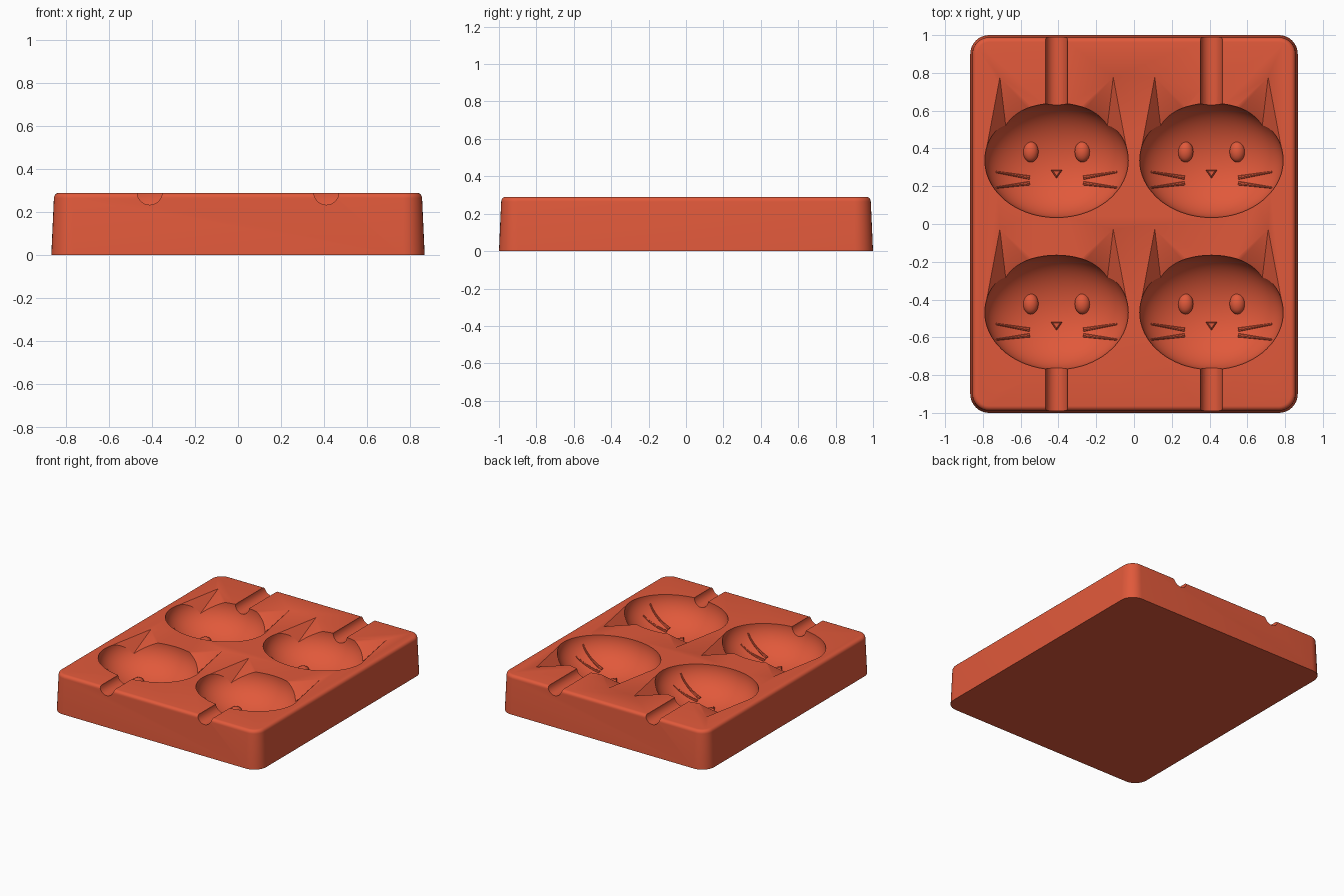
import bpy, bmesh, math
from mathutils import Vector, Matrix

if "Cube" in bpy.data.objects:
    bpy.data.objects.remove(bpy.data.objects["Cube"])

TOP = 0.29                      # height of the tray
BOWL = Vector((0.38, 0.303, 0.23))
RED = (0.75, 0.10, 0.043, 1)

mat = bpy.data.materials.new("terracotta_red")
mat.use_nodes = True
mat.diffuse_color = RED
mat.node_tree.nodes["Principled BSDF"].inputs["Base Color"].default_value = RED


def make_object(name, bm):
    bmesh.ops.recalc_face_normals(bm, faces=bm.faces)
    mesh = bpy.data.meshes.new(name)
    bm.to_mesh(mesh)
    bm.free()
    mesh.materials.append(mat)
    ob = bpy.data.objects.new(name, mesh)
    bpy.context.collection.objects.link(ob)
    return ob


def activate(ob):
    bpy.ops.object.select_all(action='DESELECT')
    ob.select_set(True)
    bpy.context.view_layer.objects.active = ob


def smooth(ob):
    activate(ob)
    bpy.ops.object.shade_smooth_by_angle(angle=math.radians(32))


def carve(target, cutter):
    activate(target)
    mod = target.modifiers.new("carve", 'BOOLEAN')
    mod.operation, mod.solver, mod.object = 'DIFFERENCE', 'EXACT', cutter
    bpy.ops.object.modifier_apply(modifier=mod.name)
    bpy.data.objects.remove(cutter)


def ellipsoid(name, center, radii, segments, rings):
    bm = bmesh.new()
    bmesh.ops.create_uvsphere(bm, u_segments=segments, v_segments=rings, radius=1)
    bmesh.ops.transform(bm, matrix=Matrix.Translation(center) @ Matrix.Diagonal((*radii, 1)),
                        verts=bm.verts)
    return make_object(name, bm)


def hull(name, points):
    bm = bmesh.new()
    for p in points:
        bm.verts.new(p)
    bmesh.ops.convex_hull(bm, input=bm.verts)
    return make_object(name, bm)


def floor_z(x, y):
    """Height of the bowl surface at an offset from the bowl centre."""
    return TOP - BOWL.z * math.sqrt(max(0, 1 - (x / BOWL.x) ** 2 - (y / BOWL.y) ** 2))


# Tray: rounded rectangle with drafted walls and a rounded top edge
def tray_ring(bm, inset, z, radius=0.1, steps=8):
    verts = []
    for k, (sx, sy) in enumerate([(1, 1), (-1, 1), (-1, -1), (1, -1)]):
        for i in range(steps + 1):
            a = math.pi / 2 * (k + i / steps)
            verts.append(bm.verts.new((sx * (0.867 - radius) + (radius - inset) * math.cos(a),
                                       sy * (1 - radius) + (radius - inset) * math.sin(a), z)))
    return verts


bm = bmesh.new()
edge = 0.025
rings = [tray_ring(bm, 0, 0)]
for i in range(6):
    a = math.pi / 2 * i / 5
    rings.append(tray_ring(bm, 0.012 + edge * (1 - math.cos(a)), TOP - edge * (1 - math.sin(a))))
for low, high in zip(rings, rings[1:]):
    for i in range(len(low)):
        j = (i + 1) % len(low)
        bm.faces.new((low[i], low[j], high[j], high[i]))
bm.faces.new(rings[0])
bm.faces.new(rings[-1])
tray = make_object("mould_tray", bm)

cats = [(x, y, way) for x in (-0.41, 0.41) for y, way in ((0.337, 1), (-0.468, -1))]

for cx, cy, way in cats:
    # Face bowl
    carve(tray, ellipsoid("bowl_cutter", (cx, cy, TOP), BOWL, 72, 41))
    # Ear hollows: pointed, with a ridge sinking towards the bowl
    for side in (-1, 1):
        tip = Vector((cx + side * 0.30, cy + 0.44, TOP))
        spread = [Vector((side * 0.06, -0.32, 0)), Vector((-side * 0.18, -0.17, 0))]
        ridge = Vector((-side * 0.03, -0.25, -0.08))
        rim = [tip] + [tip + 1.2 * s for s in spread]
        lifted = [p + Vector((0, 0, 0.1)) for p in rim]
        carve(tray, hull("ear_cutter", rim + lifted + [tip + 1.2 * ridge]))
    # Stick groove
    bm = bmesh.new()
    bmesh.ops.create_cone(bm, cap_ends=True, segments=32, radius1=0.058, radius2=0.058, depth=1)
    start = cy + way * 0.1
    bmesh.ops.transform(bm, verts=bm.verts,
                        matrix=Matrix.Translation((cx, start + way * 0.5, TOP + 0.002))
                        @ Matrix.Rotation(math.pi / 2, 4, 'X'))
    carve(tray, make_object("groove_cutter", bm))
smooth(tray)


# Whisker: tapered rod that follows the bowl surface
def whisker(name, cx, cy, inner, outer, steps=10, sides=8):
    a, b = Vector(inner), Vector(outer)
    bm = bmesh.new()
    loops = []
    for i in range(steps + 1):
        t = i / steps
        p = a.lerp(b, t)
        r = 0.011 - 0.006 * t
        center = Vector((cx + p.x, cy + p.y, floor_z(p.x, p.y)))
        # ring perpendicular to the rod direction
        q = a.lerp(b, t + 0.01)
        along = Vector((q.x - p.x, q.y - p.y, floor_z(q.x, q.y) - floor_z(p.x, p.y))).normalized()
        u = along.cross(Vector((0, 0, 1))).normalized()
        v = u.cross(along)
        loops.append([bm.verts.new(center + r * (u * math.cos(w) + v * math.sin(w)))
                      for w in (2 * math.pi * k / sides for k in range(sides))])
    for low, high in zip(loops, loops[1:]):
        for k in range(sides):
            m = (k + 1) % sides
            bm.faces.new((low[k], low[m], high[m], high[k]))
    bm.faces.new(loops[0])
    bm.faces.new(loops[-1])
    smooth(make_object(name, bm))


# Raised face details in every bowl
for cx, cy, way in cats:
    for side, label in ((1, "left"), (-1, "right")):
        ex, ey = side * 0.137, 0.045
        smooth(ellipsoid(label + "_eye", (cx + ex, cy + ey, floor_z(ex, ey)),
                         (0.041, 0.055, 0.036), 24, 16))
        whisker(label + "_upper_whisker", cx, cy, (side * 0.143, -0.092), (side * 0.32, -0.062))
        whisker(label + "_lower_whisker", cx, cy, (side * 0.143, -0.122), (side * 0.32, -0.145))
    nose_z = floor_z(0, -0.07)
    corners = [(-0.031, -0.05), (0.031, -0.05), (0, -0.096)]
    hull("nose", [(cx + x * s, cy - 0.065 + (y + 0.065) * s, nose_z + h)
                  for x, y in corners for s, h in ((1, -0.02), (1, 0.012), (0.6, 0.022))])
